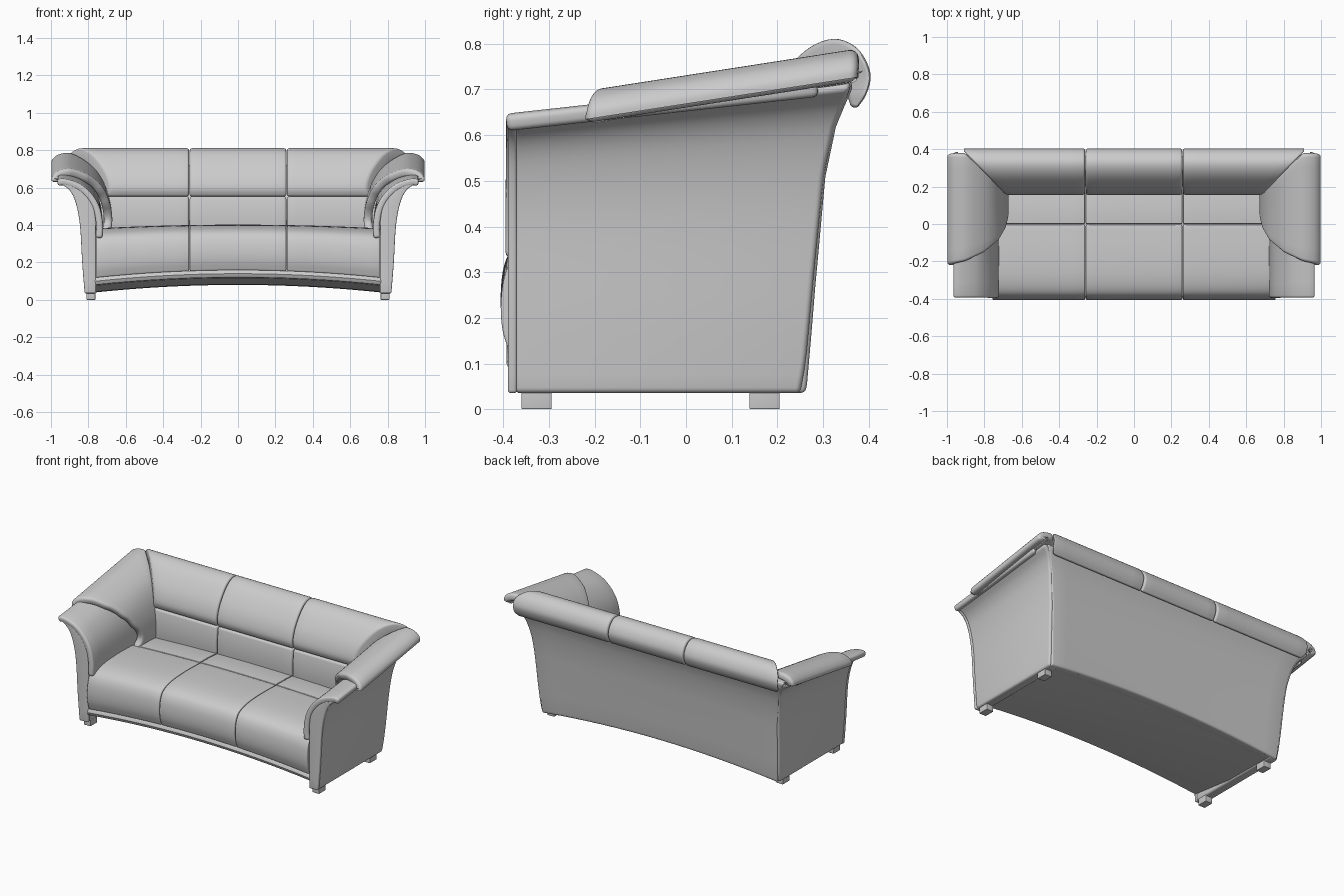
import bpy, bmesh, math
from mathutils import Vector

if "Cube" in bpy.data.objects:
    bpy.data.objects.remove(bpy.data.objects["Cube"])


def clamp(v):
    return max(0.0, min(1.0, v))


def interp(pts, v):
    """Piecewise-linear lookup in (key, value) pairs."""
    for (a, p), (b, q) in zip(pts, pts[1:]):
        if v <= b:
            return p + (q - p) * clamp((v - a) / (b - a))
    return pts[-1][1]


def smooth(pts, n=4):
    """Catmull-Rom curve through an open list of 2D points."""
    p = [Vector(q) for q in pts]
    p = [2 * p[0] - p[1]] + p + [2 * p[-1] - p[-2]]
    out = []
    for a, b, c, d in zip(p, p[1:], p[2:], p[3:]):
        for k in range(n):
            t = k / n
            out.append(0.5 * (2 * b + (c - a) * t + (2 * a - 5 * b + 4 * c - d) * t**2
                              + (3 * b - a - 3 * c + d) * t**3))
    return out + [p[-2]]


def finish(name, verts, faces, bevel=0.0, mirror=False, thick=0.0):
    me = bpy.data.meshes.new(name)
    me.from_pydata(verts, [], faces)
    ob = bpy.data.objects.new(name, me)
    bpy.context.collection.objects.link(ob)
    if thick:
        m = ob.modifiers.new("thickness", 'SOLIDIFY')
        m.thickness, m.offset = thick, -1
    else:
        bm = bmesh.new()
        bm.from_mesh(me)
        bmesh.ops.recalc_face_normals(bm, faces=bm.faces)
        bm.to_mesh(me)
        bm.free()
    if bevel:
        m = ob.modifiers.new("round", 'BEVEL')
        m.width, m.segments, m.limit_method = bevel, 4, 'ANGLE'
        m.angle_limit = math.radians(45)
        m.use_clamp_overlap = False
    if mirror:
        m = ob.modifiers.new("mirror", 'MIRROR')
        m.use_mirror_merge = False
    bpy.ops.object.select_all(action='DESELECT')
    ob.select_set(True)
    bpy.context.view_layer.objects.active = ob
    bpy.ops.object.convert(target='MESH')
    bpy.ops.object.shade_smooth_by_angle(angle=math.radians(40))
    return ob


def loft(name, sections, **kw):
    """Join closed sections (outer run, then inner run back); cap with quad strips."""
    n = len(sections[0])
    verts = [v for s in sections for v in s]
    faces = []
    for r in range(len(sections) - 1):
        for i in range(n):
            j = (i + 1) % n
            faces.append((r * n + i, r * n + j, (r + 1) * n + j, (r + 1) * n + i))
    for o in (0, n * (len(sections) - 1)):
        for i in range(n // 2 - 1):
            faces.append((o + i, o + i + 1, o + n - 2 - i, o + n - 1 - i))
    return finish(name, verts, faces, **kw)


def across(name, prof, lo, hi, arch=True, n=8, **kw):
    """Run a (y, z) profile along x between two end functions, arching upward mid-width."""
    secs = []
    for k in range(n + 1):
        s = []
        for y, z in prof:
            x = lo(y, z) + (hi(y, z) - lo(y, z)) * k / n
            drop = 0.04 * (x / 0.76)**2 * clamp(1 - (z - 0.16) / 0.48) if arch else 0
            s.append((x, y, z - drop))
        secs.append(s)
    return loft(name, secs, **kw)


def trio(name, prof, end, arch=True, bevel=0.012):
    """Centre cushion plus a mirrored pair of side cushions."""
    g = 0.258
    across(name + "_centre", prof, lambda y, z: -g, lambda y, z: g, arch, bevel=bevel)
    across(name + "_sides", prof, lambda y, z: g + 0.004, end, arch, bevel=bevel, mirror=True)


def shell(outer, centre, f):
    """Thick strip profile: outer curve plus a copy pulled toward a centre."""
    c = Vector(centre)
    return list(outer) + [p.lerp(c, f) for p in reversed(outer)]


def lift(z):
    return clamp((z - 0.35) / 0.27)


REAR = [(0.035, 0.25), (0.1, 0.262), (0.3, 0.28), (0.52, 0.302), (0.62, 0.325), (0.7, 0.36)]
SIDE = [(0.035, 0.82), (0.2, 0.833), (0.415, 0.845), (0.57, 0.868), (0.65, 0.9), (0.71, 0.94)]

# Flared arm bodies and their front facings
arm = smooth([(0.82, 0.035), (0.833, 0.2), (0.845, 0.4), (0.868, 0.52), (0.9, 0.585), (0.95, 0.622)])
arm += smooth([(0.935, 0.64), (0.86, 0.61), (0.79, 0.55), (0.765, 0.46), (0.76, 0.34), (0.76, 0.035)])
front = [(x, -0.375, z) for x, z in arm]
rear = []
for x, z in arm:
    zr = z + 0.08 * lift(z)
    rear.append((x, interp(REAR, zr), zr))
loft("arm_body", [front, rear], bevel=0.012, mirror=True)
loft("arm_front_facing", [[(x, y, z) for x, z in arm] for y in (-0.39, -0.37)], bevel=0.007, mirror=True)

# Back shell, flaring with the arms
zs = [0.08, 0.1, 0.2, 0.3, 0.42, 0.52, 0.58, 0.62, 0.66, 0.7, 0.72]
back = [(interp(REAR, z) + 0.003, z) for z in zs] + [(0.2 + max(0, z - 0.5) * 0.4, z) for z in reversed(zs)]
across("back_shell", back, lambda y, z: 0.015 - interp(SIDE, z), lambda y, z: interp(SIDE, z) - 0.015,
       n=16, bevel=0.01)

# Arched base and front rail
wide = (lambda y, z: -0.765, lambda y, z: 0.765)
across("base", [(-0.375, 0.16), (-0.1, 0.16), (0.24, 0.16), (0.25, 0.08), (-0.1, 0.083), (-0.37, 0.118)],
       *wide, n=16)
across("front_rail", [(-0.385, 0.12), (-0.393, 0.14), (-0.385, 0.16), (-0.34, 0.16), (-0.34, 0.14), (-0.34, 0.12)],
       *wide, n=16, bevel=0.006)

# Seat cushions with a seam toward the rear
seat = smooth([(-0.385, 0.158), (-0.402, 0.21), (-0.405, 0.27), (-0.393, 0.33), (-0.36, 0.37),
               (-0.28, 0.394), (-0.15, 0.402), (-0.001, 0.399)])
trio("seat", shell(seat, (-0.1, 0.18), 0.4), lambda y, z: 0.757, bevel=0.006)
trio("seat_rear", [(0.001, 0.399), (0.1, 0.397), (0.21, 0.39), (0.21, 0.3), (0.1, 0.3), (0.001, 0.3)],
     lambda y, z: 0.757, bevel=0.004)

# Lower back cushions
trio("lower_back", [(0.158, 0.36), (0.156, 0.46), (0.166, 0.552), (0.25, 0.552), (0.25, 0.46), (0.25, 0.36)],
     lambda y, z: 0.72, arch=False)

# Upper back cushions rolling over the top, mitred against the arm pads
roll = smooth([(0.17, 0.553), (0.156, 0.6), (0.18, 0.68), (0.235, 0.76), (0.285, 0.8), (0.335, 0.81),
               (0.38, 0.785), (0.404, 0.735), (0.395, 0.69), (0.372, 0.655)])
under = smooth([(0.36, 0.665), (0.353, 0.69), (0.35, 0.72), (0.335, 0.745), (0.31, 0.745), (0.29, 0.73),
                (0.27, 0.7), (0.255, 0.65), (0.25, 0.6), (0.25, 0.553)])
trio("upper_back", roll + under, lambda y, z: min(0.915, 0.68 + (y - 0.15) * 0.96), arch=False)


def pad(name, section, y0, y1, thick, bevel, slope):
    """Padded sheet over the arm; start and end depth vary with x."""
    pts, m = smooth(section), 8
    verts, faces = [], []
    for x, z in pts:
        a, b = interp(y0, x), interp(y1, x)
        for j in range(m + 1):
            y = a + (b - a) * j / m
            verts.append((x, y, z + slope * (y + 0.2) * lift(z)))
    for i in range(len(pts) - 1):
        for j in range(m):
            k = i * (m + 1) + j
            faces.append((k, k + m + 1, k + m + 2, k + 1))
    finish(name, verts, faces, bevel=bevel, mirror=True, thick=thick)


# Thin lower arm pads and thick upper arm pads
pad("lower_arm_pad", [(0.725, 0.33), (0.722, 0.4), (0.735, 0.49), (0.765, 0.56), (0.815, 0.62),
                      (0.87, 0.652), (0.93, 0.668), (0.968, 0.664)],
    [(0.7, -0.395), (1, -0.395)], [(0.7, 0.2), (1, 0.3)], 0.036, 0.013, 0.11)
pad("upper_arm_pad", [(0.68, 0.36), (0.672, 0.42), (0.685, 0.5), (0.72, 0.58), (0.78, 0.645), (0.85, 0.685),
                      (0.91, 0.7), (0.965, 0.688), (0.995, 0.66), (0.998, 0.63)],
    [(0.67, 0.03), (0.685, -0.03), (0.72, -0.09), (0.8, -0.155), (0.9, -0.2), (1, -0.22)],
    [(0.67, 0.17), (0.9, 0.375), (1, 0.375)], 0.045, 0.017, 0.155)

# Block feet
for label, yc in (("front_feet", -0.327), ("rear_feet", 0.172)):
    secs = [[(x, y, z) for x, y in ((0.763, yc - 0.033), (0.81, yc - 0.033), (0.81, yc + 0.033), (0.763, yc + 0.033))]
            for z in (0, 0.06)]
    loft(label, secs, bevel=0.003, mirror=True)
